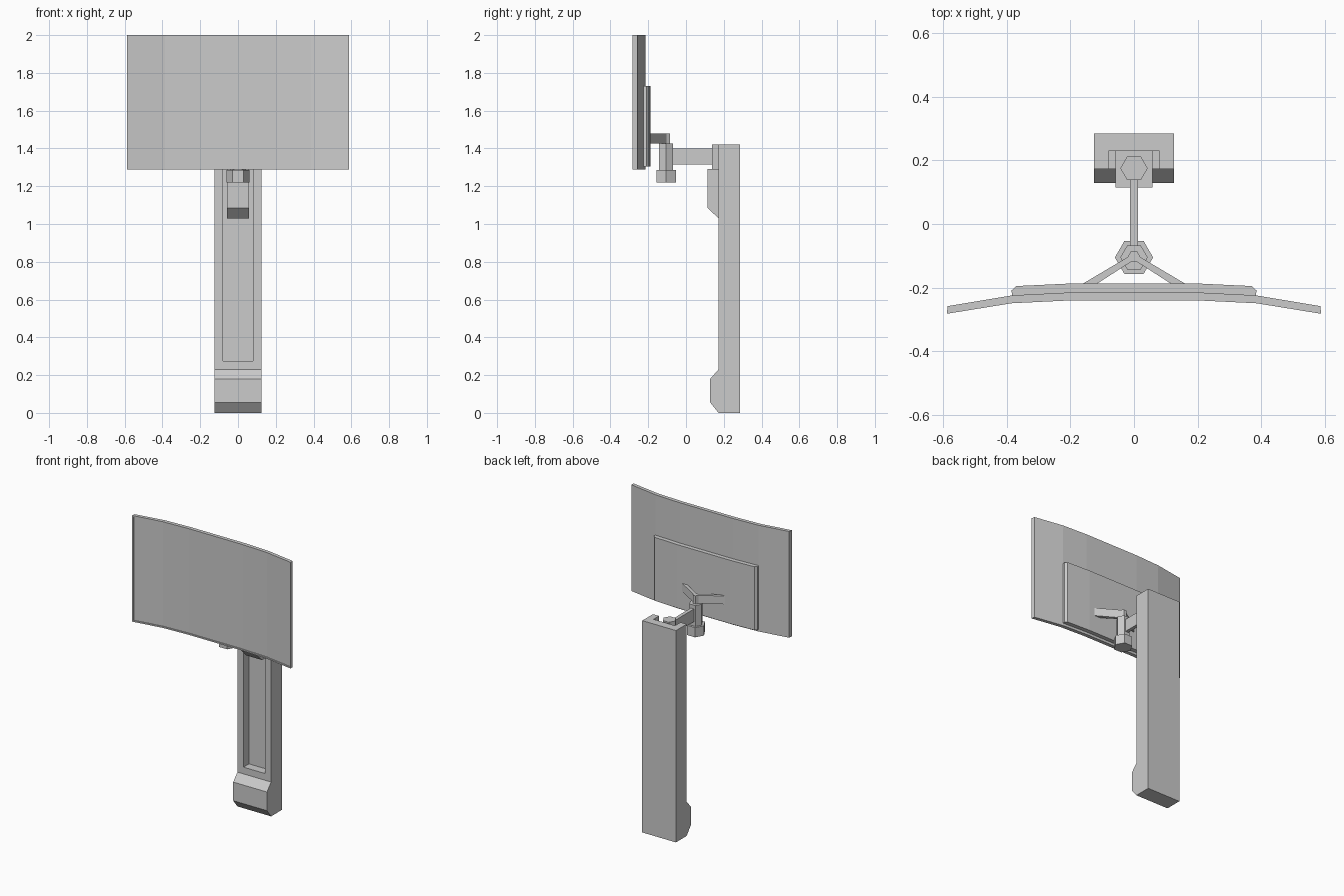
import bpy, bmesh
from math import cos, sin, pi

cube = bpy.data.objects.get("Cube")
if cube:
    bpy.data.objects.remove(cube, do_unlink=True)

grey = bpy.data.materials.new("light_grey")
grey.use_nodes = True
grey.diffuse_color = (0.6, 0.6, 0.6, 1)
grey.node_tree.nodes["Principled BSDF"].inputs["Base Color"].default_value = (0.6, 0.6, 0.6, 1)


def prism(name, points, lo, hi, axis="z", edit=None):
    """Extrude an outline: (x, y) along z, or (y, z) along x."""
    place = (lambda p, t: (p[0], p[1], t)) if axis == "z" else (lambda p, t: (t, p[0], p[1]))
    bm = bmesh.new()
    bottom = [bm.verts.new(place(p, lo)) for p in points]
    top = [bm.verts.new(place(p, hi)) for p in points]
    bm.faces.new(bottom[::-1])
    bm.faces.new(top)
    n = len(points)
    for i in range(n):
        j = (i + 1) % n
        bm.faces.new((bottom[i], bottom[j], top[j], top[i]))
    bmesh.ops.recalc_face_normals(bm, faces=bm.faces)
    if edit:
        edit(bm)
    mesh = bpy.data.meshes.new(name)
    bm.to_mesh(mesh)
    bm.free()
    mesh.materials.append(grey)
    obj = bpy.data.objects.new(name, mesh)
    bpy.context.collection.objects.link(obj)
    return obj


def box(name, x, y0, y1, z0, z1):
    return prism(name, [(-x, y0), (x, y0), (x, y1), (-x, y1)], z0, z1)


def hexagon(name, y, radius, z0, z1):
    pts = [(radius * cos(i * pi / 3), y + radius * sin(i * pi / 3)) for i in range(6)]
    return prism(name, pts, z0, z1)


def mirrored(half):
    """Complete a right-half outline across x = 0."""
    return half + [(-x, y) for x, y in reversed(half)]


# Column with swollen foot, and a channel open at the top
column = prism("column", [(0.285, 0), (0.285, 1.42), (0.172, 1.42), (0.172, 0.23),
                          (0.128, 0.18), (0.128, 0.055), (0.172, 0)], -0.125, 0.125, "x")
cutter = box("channel_cutter", 0.08, 0.1, 0.23, 0.275, 1.5)
cutter.hide_render = True
cut = column.modifiers.new("channel", "BOOLEAN")
cut.operation = "DIFFERENCE"
cut.solver = "EXACT"
cut.object = cutter
bpy.context.view_layer.objects.active = column
bpy.ops.object.modifier_apply(modifier=cut.name)
bpy.data.objects.remove(cutter, do_unlink=True)

# Sliding carriage in the channel
prism("carriage", [(0.23, 1.03), (0.23, 1.29), (0.115, 1.29), (0.115, 1.085), (0.172, 1.03)],
      -0.058, 0.058, "x")

# Swivel arm and its pivots
hexagon("rear_pivot", 0.175, 0.043, 1.29, 1.42)
box("swivel_arm", 0.012, -0.09, 0.16, 1.315, 1.40)
hexagon("front_pivot", -0.105, 0.043, 1.285, 1.425)
hexagon("front_pivot_cap", -0.105, 0.06, 1.22, 1.285)

# Forked bracket to the back of the display
prism("fork_bracket", mirrored([(0.008, -0.118), (0.12, -0.19), (0.165, -0.19),
                                (0.02, -0.104), (0.01, -0.086)]), 1.425, 1.48)

# Curved rear housing
prism("rear_housing", mirrored([(0.2, -0.218), (0.382, -0.227), (0.385, -0.209),
                                (0.37, -0.195), (0.2, -0.187)]), 1.305, 1.73)


# Curved display with a narrow raised rim on the front
def recess_front(bm):
    front = [f for f in bm.faces if f.normal.y < -0.9]
    bmesh.ops.inset_region(bm, faces=front, thickness=0.009, depth=0, use_even_offset=True)
    bmesh.ops.inset_region(bm, faces=front, thickness=0.0005, depth=-0.005, use_even_offset=True)


prism("display", mirrored([(0.2, -0.240), (0.385, -0.249), (0.588, -0.282),
                           (0.585, -0.258), (0.382, -0.224), (0.2, -0.215)]),
      1.288, 2.0, edit=recess_front)
